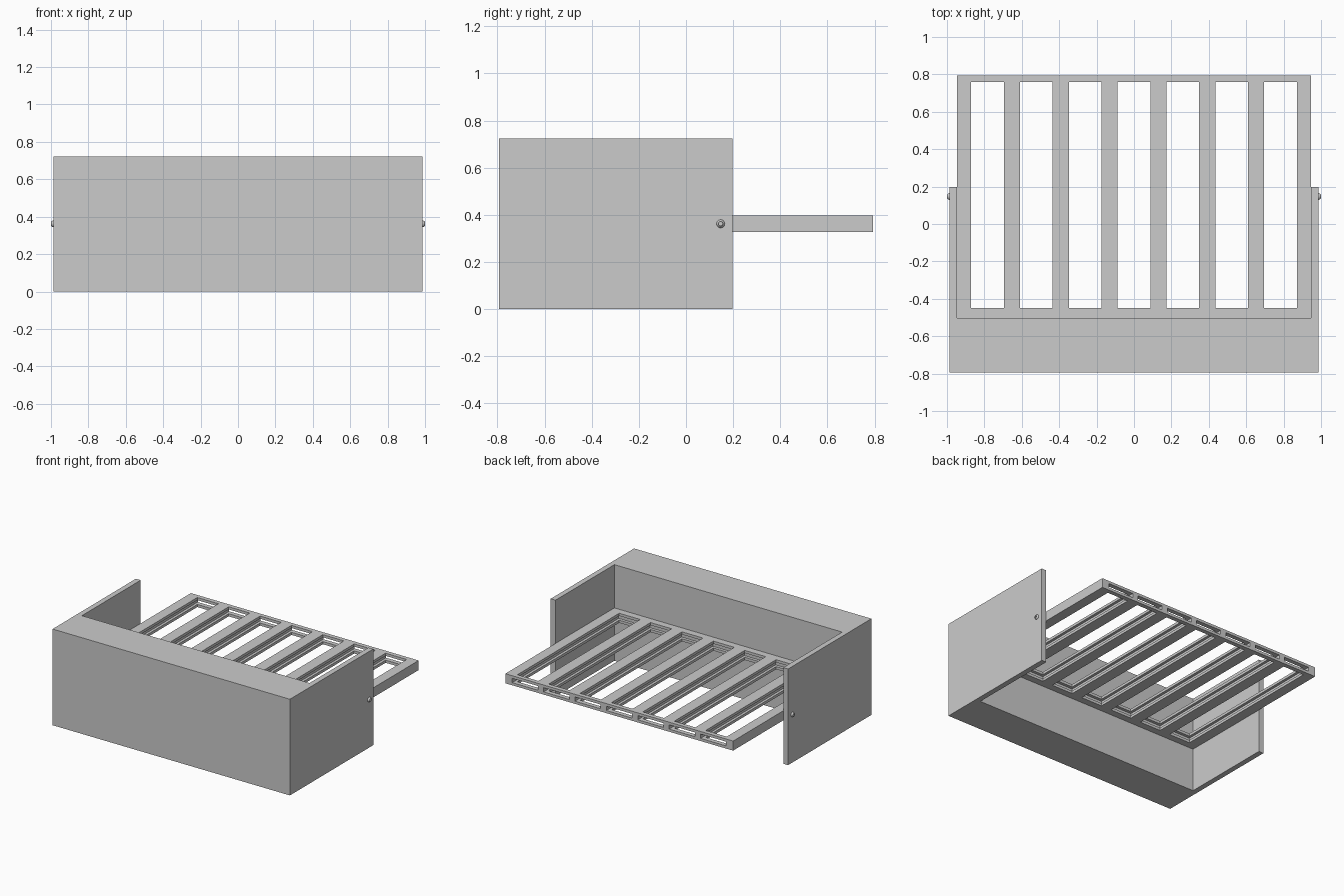
import bpy, bmesh
from math import cos, sin, tau

if "Cube" in bpy.data.objects:
    bpy.data.objects.remove(bpy.data.objects["Cube"])

HX, WALL, HEIGHT = 0.987, 0.04, 0.723        # case half width, panel thickness, height
FRONT, STEP, PANEL_END, BACK = -0.793, -0.502, 0.197, 0.793
ZC, ZH = 0.362, 0.036                        # tray centre height, half thickness


def make_object(name, bm):
    bmesh.ops.recalc_face_normals(bm, faces=bm.faces)
    mesh = bpy.data.meshes.new(name)
    bm.to_mesh(mesh)
    bm.free()
    ob = bpy.data.objects.new(name, mesh)
    bpy.context.collection.objects.link(ob)
    return ob


def add_box(bm, x0, x1, y0, y1, z0, z1):
    verts = bmesh.ops.create_cube(bm, size=1)["verts"]
    for v in verts:
        v.co = (x1 if v.co.x > 0 else x0, y1 if v.co.y > 0 else y0, z1 if v.co.z > 0 else z0)


# Case: U-shaped plan extruded upward
ix = HX - WALL
plan = [(-HX, FRONT), (HX, FRONT), (HX, PANEL_END), (ix, PANEL_END),
        (ix, STEP), (-ix, STEP), (-ix, PANEL_END), (-HX, PANEL_END)]
bm = bmesh.new()
face = bm.faces.new([bm.verts.new((x, y, 0)) for x, y in plan])
ext = bmesh.ops.extrude_face_region(bm, geom=[face], use_keep_orig=True)
for g in ext["geom"]:
    if isinstance(g, bmesh.types.BMVert):
        g.co.z = HEIGHT
make_object("case", bm)

# Tray: slab with seven windows, each with a groove open at the back
bm = bmesh.new()
add_box(bm, -ix, ix, STEP, BACK, ZC - ZH, ZC + ZH)
tray = make_object("slotted_tray", bm)


def cut_row(name, half_width, y0, y1, half_height):
    bm = bmesh.new()
    for i in range(-3, 4):
        x = i * 0.261
        add_box(bm, x - half_width, x + half_width, y0, y1, ZC - half_height, ZC + half_height)
    cutter = make_object(name, bm)
    cutter.hide_render = True
    cutter.hide_set(True)
    mod = tray.modifiers.new(name, "BOOLEAN")
    mod.operation = "DIFFERENCE"
    mod.solver = "EXACT"
    mod.object = cutter


cut_row("window_cutter", 0.0875, -0.45, 0.76, 0.1)
cut_row("groove_cutter", 0.107, -0.472, 0.9, 0.016)

# Pivot screws: domed heads with a hexagonal socket, one on each side
SIDES = 24
profile = [(0.0175, 0), (0.0175, 0.003), (0.0155, 0.0075), (0.0125, 0.0105), (0.0095, 0.013)]


def pivot_screw(name, side):
    bm = bmesh.new()

    def ring(r, h, n=SIDES):
        return [bm.verts.new((side * (HX + h), 0.147 + r * cos(tau * k / SIDES),
                              ZC + r * sin(tau * k / SIDES))) for k in range(n)]

    def hex_ring(r, h):
        verts = ring(r, h)
        for k, v in enumerate(verts):
            a, b = (tau * (k // 4 + j) / 6 for j in (0, 1))
            t = k % 4 / 4
            v.co.y = 0.147 + r * (cos(a) * (1 - t) + cos(b) * t)
            v.co.z = ZC + r * (sin(a) * (1 - t) + sin(b) * t)
        return verts

    rings = [ring(r, h) for r, h in profile]
    rings += [hex_ring(0.0085, 0.013), hex_ring(0.0085, 0.003)]
    for a, b in zip(rings, rings[1:]):
        for k in range(SIDES):
            n = (k + 1) % SIDES
            bm.faces.new((a[k], a[n], b[n], b[k]))
    bm.faces.new(rings[0])
    bm.faces.new(rings[-1])
    ob = make_object(name, bm)
    bpy.ops.object.select_all(action="DESELECT")
    ob.select_set(True)
    bpy.context.view_layer.objects.active = ob
    bpy.ops.object.shade_smooth_by_angle()


pivot_screw("pivot_screw_right", 1)
pivot_screw("pivot_screw_left", -1)
